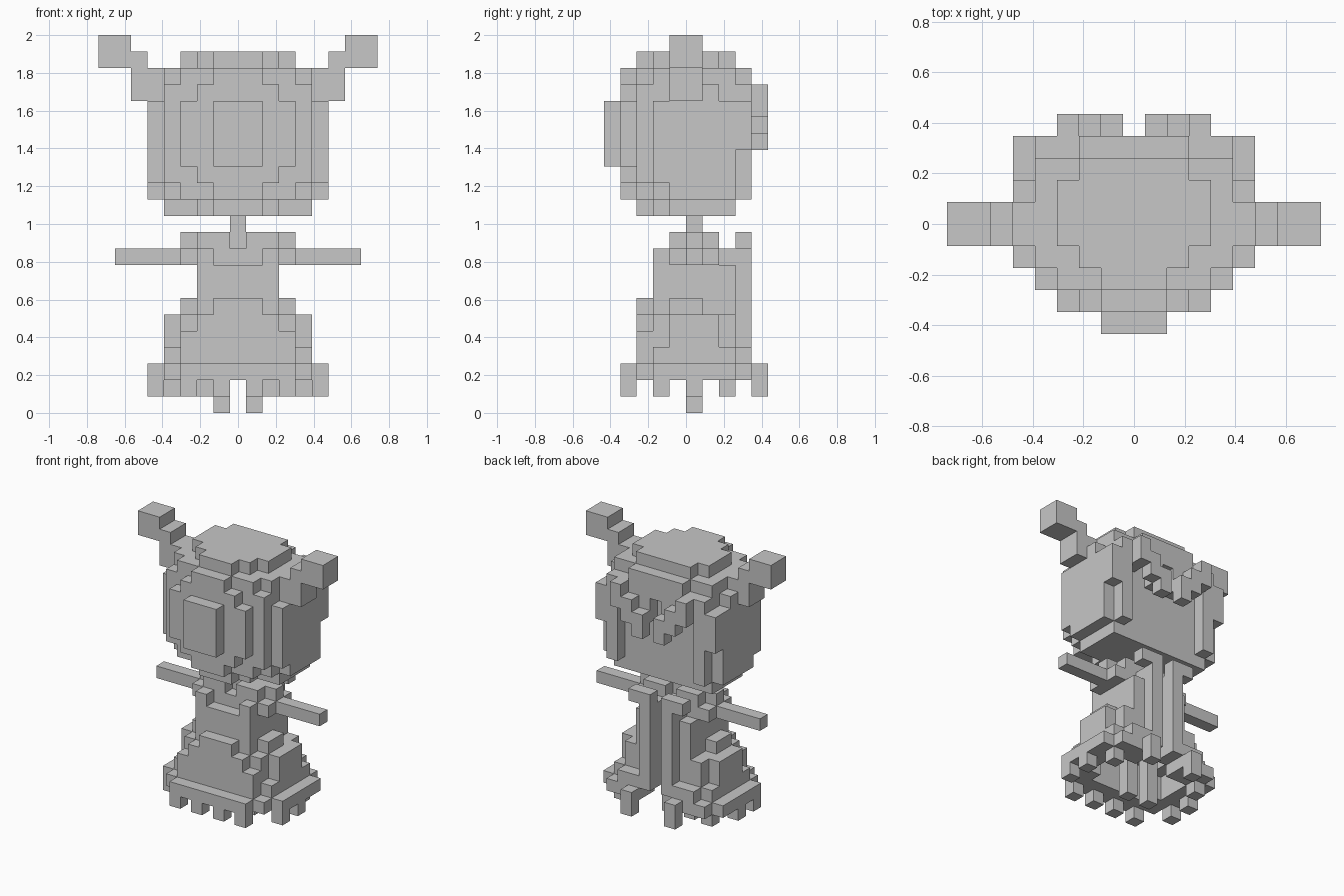
import bpy, bmesh

if "Cube" in bpy.data.objects:
    bpy.data.objects.remove(bpy.data.objects["Cube"])

U = 2 / 23          # edge of one cube cell
grey = bpy.data.materials.new("plain_grey")
grey.diffuse_color = (0.57, 0.57, 0.57, 1)
grey.use_nodes = True
grey.node_tree.nodes["Principled BSDF"].inputs["Base Color"].default_value = grey.diffuse_color


def box(x0, x1, y0, y1, z0, z1):
    """Cells of a block: x is inclusive and mirrored, y and z are edge values."""
    return {(s * x, y, z) for s in (-1, 1) for x in range(x0, x1 + 1)
            for y in range(y0, y1) for z in range(z0, z1)}


def union(*blocks):
    return set().union(*(box(*b) for b in blocks))


def build(name, cells):
    """Make a mesh of the outer faces of a set of cells."""
    bm = bmesh.new()
    verts = {}

    def vert(p):
        if p not in verts:
            verts[p] = bm.verts.new(((p[0] - 0.5) * U, p[1] * U, p[2] * U))
        return verts[p]

    for c in cells:
        for axis in range(3):
            for side in (0, 1):
                n = list(c)
                n[axis] += 1 if side else -1
                if tuple(n) in cells:
                    continue
                a, b = (axis + 1) % 3, (axis + 2) % 3
                quad = []
                for da, db in ((0, 0), (1, 0), (1, 1), (0, 1)):
                    p = list(c)
                    p[axis] += side
                    p[a] += da
                    p[b] += db
                    quad.append(vert(tuple(p)))
                if not side:
                    quad.reverse()
                bm.faces.new(quad)
    bmesh.ops.dissolve_limit(bm, angle_limit=0.01, verts=bm.verts[:], edges=bm.edges[:])
    bmesh.ops.triangulate(bm, faces=[f for f in bm.faces if len(f.verts) > 4])
    mesh = bpy.data.meshes.new(name)
    bm.to_mesh(mesh)
    bm.free()
    mesh.materials.append(grey)
    bpy.context.collection.objects.link(bpy.data.objects.new(name, mesh))


# Rounded head, stepped towards the front, flat towards the back
build("head", union(
    (0, 1, -4, -3, 13, 21), (0, 2, -4, -3, 14, 20), (0, 3, -4, -3, 15, 19),
    (0, 1, -3, -2, 12, 22), (0, 3, -3, -2, 13, 21), (0, 4, -3, -2, 14, 20),
    (0, 2, -2, -1, 12, 22), (0, 4, -2, -1, 13, 21), (0, 5, -2, -1, 14, 19),
    (0, 3, -1, 2, 12, 22), (0, 4, -1, 2, 12, 21), (0, 5, -1, 2, 13, 20),
    (0, 5, -1, 1, 13, 21),
    (0, 2, 2, 3, 12, 22), (0, 4, 2, 3, 12, 21), (0, 5, 2, 3, 13, 19)))
build("front_bun", box(0, 1, -5, -4, 15, 19))

# Fringe and side locks framing the back
build("back_fringe", union((0, 2, 3, 4, 19, 21), (0, 4, 3, 4, 19, 20),
                           (1, 1, 3, 4, 17, 19), (3, 3, 3, 4, 18, 19)))
build("side_locks", union((4, 4, 3, 4, 13, 19), (5, 5, 3, 4, 16, 19)))
build("brow_tufts", union((1, 1, 4, 5, 16, 18), (2, 2, 4, 5, 17, 19), (3, 3, 4, 5, 18, 20)))

# Side horns with cube tips
build("horn_stems", box(6, 6, -1, 1, 19, 22))
build("horn_tips", box(7, 8, -1, 1, 21, 23))

# Neck, torso and arms
build("neck", box(0, 0, 0, 1, 9, 12))
build("torso", union((0, 1, -2, 2, 6, 9), (2, 2, -2, 2, 6, 10), (0, 2, -1, 2, 6, 10)))
build("shoulders", union((3, 3, 0, 1, 10, 11), (1, 2, -1, 2, 10, 11), (3, 3, -1, 2, 9, 10)))
build("arms", box(4, 7, 0, 1, 9, 10))

# Back collar and hanging strips
build("back_collar", union((1, 2, 3, 4, 10, 11), (1, 1, 3, 4, 9, 10)))
build("back_strips", union((1, 1, 2, 4, 3, 9), (1, 1, 2, 3, 9, 10), (2, 2, 2, 3, 3, 9)))

# Hollow stepped skirt
skirt = union(
    (0, 1, -3, -2, 2, 7), (0, 2, -3, -2, 2, 6), (0, 3, -3, -2, 2, 5),
    (0, 2, -2, -1, 2, 7), (0, 3, -2, -1, 2, 6), (0, 4, -2, -1, 2, 4),
    (0, 3, -1, 1, 2, 7), (0, 2, 1, 2, 2, 7), (0, 3, 1, 2, 2, 6), (0, 4, -1, 2, 2, 6),
    (2, 3, 2, 3, 2, 6), (4, 4, 2, 3, 2, 4), (2, 3, 3, 4, 2, 4))
build("skirt", skirt - box(0, 2, -2, 2, 2, 5) - box(3, 3, -1, 2, 2, 4))

# Hem with hanging teeth
build("hem", union(
    (0, 3, -4, -3, 2, 3), (4, 4, -3, -2, 2, 3), (5, 5, -2, 3, 2, 3),
    (4, 4, 2, 4, 2, 3), (2, 2, 4, 5, 2, 3),
    (1, 1, -4, -3, 1, 3), (3, 3, -4, -3, 1, 3), (5, 5, -2, -1, 1, 3),
    (5, 5, 0, 1, 1, 3), (4, 4, 2, 3, 1, 3), (2, 2, 4, 5, 1, 3)))

# Legs
build("legs", box(1, 1, 0, 1, 0, 6))
